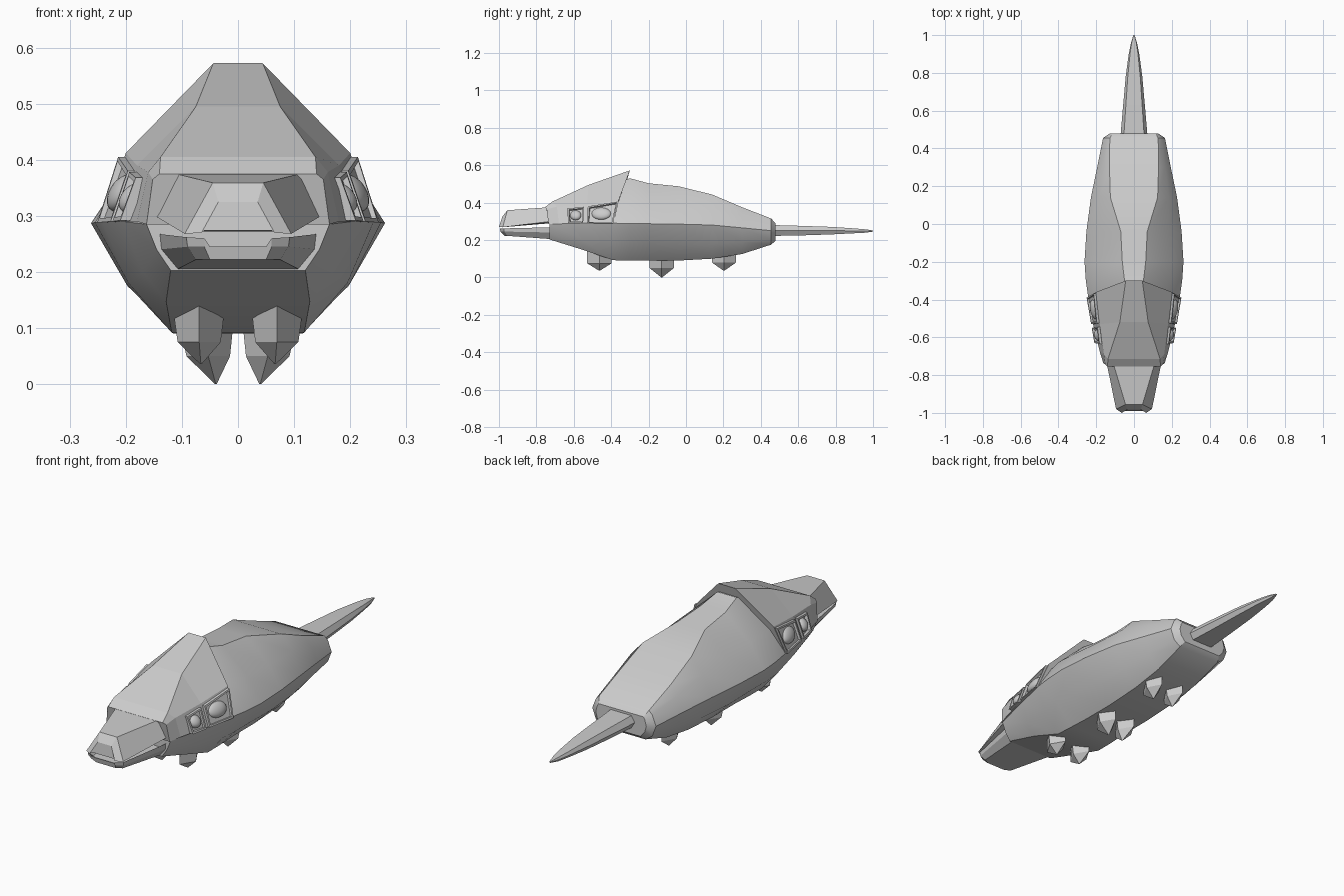
import bpy, bmesh, math
from mathutils import Vector

if "Cube" in bpy.data.objects:
    bpy.data.objects.remove(bpy.data.objects["Cube"])


def finish(name, bm, angle=None, mirror=False):
    bmesh.ops.recalc_face_normals(bm, faces=bm.faces)
    me = bpy.data.meshes.new(name)
    bm.to_mesh(me)
    bm.free()
    ob = bpy.data.objects.new(name, me)
    bpy.context.collection.objects.link(ob)
    if mirror:
        ob.modifiers.new("mirror", 'MIRROR')
    if angle:
        bpy.ops.object.select_all(action='DESELECT')
        ob.select_set(True)
        bpy.context.view_layer.objects.active = ob
        bpy.ops.object.shade_smooth_by_angle(angle=math.radians(angle))
    return ob


def loft(name, rings, angle=None, symmetric=True, mirror=False):
    """Skin rings of (x, y, z) points; symmetric rings list only the +x half."""
    bm = bmesh.new()
    loops = []
    for r in rings:
        pts = list(r)
        if symmetric:
            pts += [(-x, y, z) for x, y, z in reversed(r)]
        loops.append([bm.verts.new(p) for p in pts])
    n = len(loops[0])
    for a, b in zip(loops, loops[1:]):
        for i in range(n):
            j = (i + 1) % n
            bm.faces.new((a[i], a[j], b[j], b[i]))
    bm.faces.new(loops[0])
    bm.faces.new(loops[-1])
    return finish(name, bm, angle, mirror)


def section(y, *xz):
    return [(x, y, z) for x, z in xz]


# Body: faceted hull, flat back strip and flat belly
loft("body", [
    section(-.73, (.12, .36), (.145, .35), (.163, .285), (.145, .24), (.12, .203)),
    section(-.55, (.11, .42), (.17, .37), (.205, .29), (.17, .20), (.128, .147)),
    section(-.39, (.05, .50), (.18, .39), (.242, .29), (.195, .18), (.118, .092)),
    section(-.30, (.05, .53), (.19, .40), (.255, .288), (.20, .18), (.115, .09)),
    section(-.20, (.062, .503), (.19, .395), (.262, .287), (.20, .18), (.11, .09)),
    section(-.04, (.07, .487), (.185, .385), (.252, .285), (.197, .175), (.11, .09)),
    section(.14, (.125, .443), (.185, .375), (.228, .28), (.182, .175), (.11, .10)),
    section(.30, (.13, .375), (.165, .335), (.195, .265), (.165, .19), (.11, .125)),
    section(.455, (.128, .315), (.145, .298), (.164, .25), (.145, .20), (.11, .175)),
    section(.478, (.115, .29), (.122, .28), (.13, .25), (.122, .22), (.10, .195)),
], 28)

# Head shell rising to the crest
loft("head_shell", [
    [(.14, -.755, .375), (.152, -.745, .365), (.163, -.735, .285)],
    [(.138, -.715, .405), (.16, -.69, .378), (.18, -.68, .29)],
    [(.075, -.52, .495), (.18, -.53, .39), (.217, -.53, .29)],
    [(.044, -.30, .572), (.20, -.36, .412), (.242, -.385, .29)],
])

# Upper beak
loft("upper_beak", [
    [(.115, -.72, .376), (.148, -.72, .30), (.13, -.72, .29)],
    [(.045, -.955, .359), (.095, -.98, .268), (.085, -.97, .272)],
    [(.035, -.982, .325), (.065, -1.0, .27), (.06, -.99, .274)],
])

# Lower jaw with shallow tray
loft("lower_jaw", [
    [(.12, -.71, .245), (.143, -.71, .268), (.14, -.71, .24), (.11, -.71, .204)],
    [(.075, -.96, .24), (.092, -.975, .262), (.09, -.972, .245), (.075, -.955, .222)],
    [(.05, -.975, .245), (.06, -.995, .26), (.06, -.992, .245), (.05, -.97, .222)],
])


# Tail blade
def tail(y, w, h, z):
    return section(y, (w * .75, z + h), (w, z), (w * .75, z - h))


loft("tail", [tail(.46, .072, .029, .251), tail(.60, .06, .026, .25),
              tail(.78, .044, .02, .25), tail(.90, .028, .013, .249),
              tail(.96, .016, .009, .248), tail(1.0, .003, .003, .248)], 20)


# Eyes: recessed frame panels lying on the head side, each with an eyeball
def side(y, z, out):
    return Vector((.217 + (y + .53) * .165 - .35 * (z - .29) + out, y, z))


def eye(name, corners, radii):
    bm = bmesh.new()
    front = [bm.verts.new(side(y, z, .010)) for y, z in corners]
    back = [bm.verts.new(side(y, z, -.02)) for y, z in corners]
    for i in range(4):
        j = (i + 1) % 4
        bm.faces.new((front[i], front[j], back[j], back[i]))
    bm.faces.new(back[::-1])
    f = bm.faces.new(front)
    bmesh.ops.recalc_face_normals(bm, faces=bm.faces)
    bmesh.ops.inset_individual(bm, faces=[f], thickness=.011)
    bmesh.ops.inset_individual(bm, faces=[f], thickness=.004, depth=-.016)
    finish(name + "_frame", bm, mirror=True)

    bm = bmesh.new()
    bmesh.ops.create_uvsphere(bm, u_segments=20, v_segments=12, radius=1)
    cy = sum(c[0] for c in corners) / 4
    cz = sum(c[1] for c in corners) / 4
    centre = side(cy, cz, -.006)
    for v in bm.verts:
        y, z = v.co.y * radii[0], v.co.z * radii[1]
        v.co = centre + Vector((v.co.x * .024 + .165 * y - .35 * z, y, z))
    finish(name + "_ball", bm, 60, True)


eye("rear_eye", [(-.53, .29), (-.39, .288), (-.367, .405), (-.525, .38)], (.053, .033))
eye("front_eye", [(-.63, .292), (-.55, .29), (-.545, .378), (-.635, .368)], (.03, .027))


# Stub legs: square block drawn down to a point
def leg(name, y, x0, x1, tip_x, top, mid, tip):
    def ring(s, z):
        cx = (x0 + x1) / 2 * s + tip_x * (1 - s)
        hx, hy = (x1 - x0) / 2 * s, .065 * min(1, s * 1.25)
        return [(cx - hx, y, z), (cx, y - hy, z), (cx + hx, y, z), (cx, y + hy, z)]
    loft(name, [ring(1, top), ring(.8, mid), ring(.03, tip)], symmetric=False, mirror=True)


leg("front_leg", -.463, .022, .118, .066, .15, .075, .036)
leg("middle_leg", -.13, .008, .105, .039, .11, .05, 0)
leg("rear_leg", .203, .018, .105, .055, .13, .08, .036)
